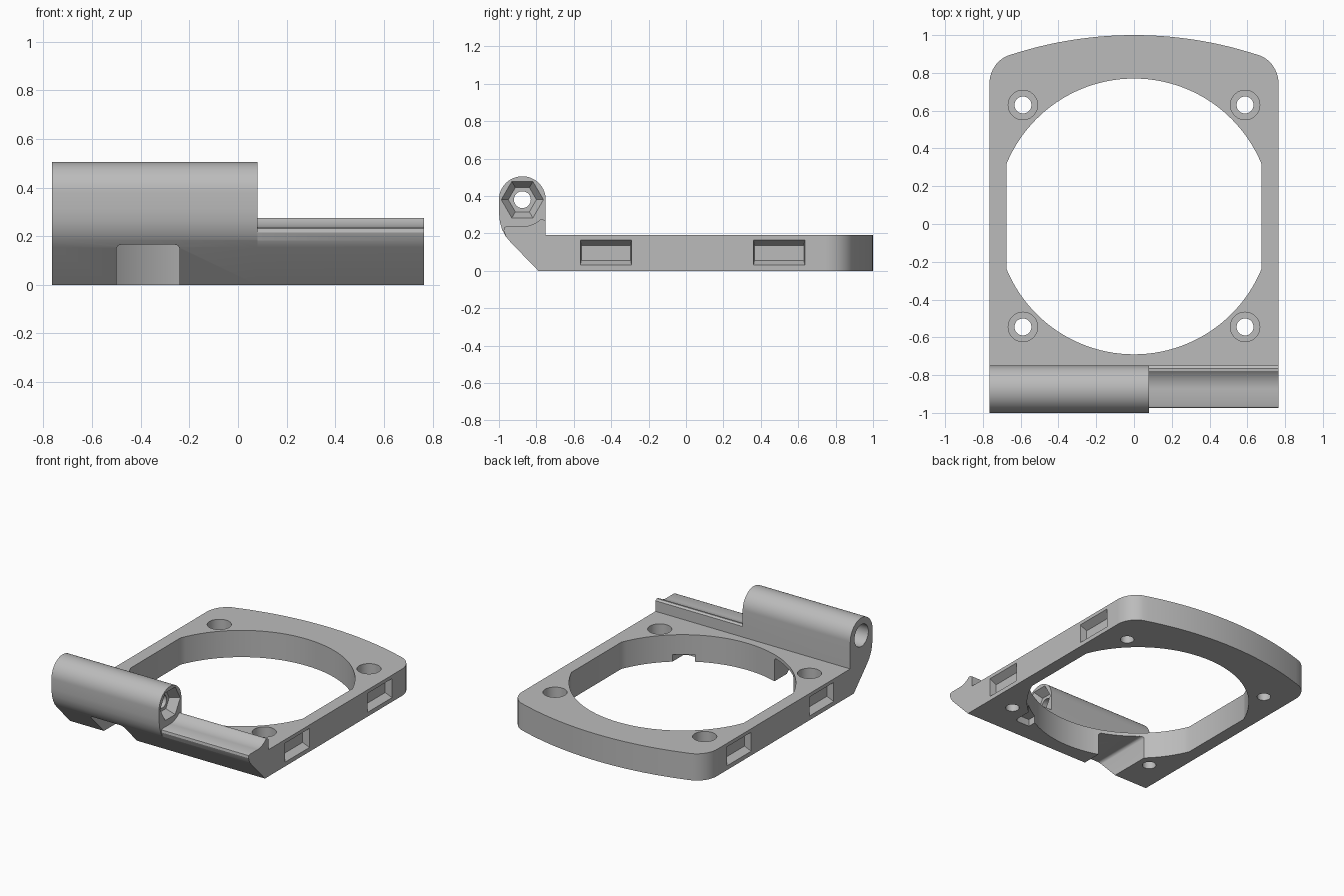
import bpy, bmesh, math
from mathutils import Vector

if "Cube" in bpy.data.objects:
    bpy.data.objects.remove(bpy.data.objects["Cube"])

grey = bpy.data.materials.new("plain_grey")
grey.use_nodes = True
colour = (0.5, 0.5, 0.5, 1)
grey.diffuse_color = colour
grey.node_tree.nodes["Principled BSDF"].inputs["Base Color"].default_value = colour

PLATE_H = 0.19
HALF_W = 0.765
RING_Y = 0.04
PIN_Y, PIN_Z = -0.875, 0.38


def arc(cx, cy, r, start, end, n):
    """Points along an arc, angles in degrees."""
    angles = [math.radians(start + (end - start) * i / n) for i in range(n + 1)]
    return [(cx + r * math.cos(a), cy + r * math.sin(a)) for a in angles]


def loft(name, start, end):
    """Closed solid between two matching loops of 3D points."""
    bm = bmesh.new()
    a = [bm.verts.new(p) for p in start]
    b = [bm.verts.new(p) for p in end]
    bm.faces.new(a)
    bm.faces.new(b)
    for i in range(len(a)):
        j = (i + 1) % len(a)
        bm.faces.new((a[i], a[j], b[j], b[i]))
    bmesh.ops.recalc_face_normals(bm, faces=bm.faces)
    mesh = bpy.data.meshes.new(name)
    bm.to_mesh(mesh)
    bm.free()
    mesh.materials.append(grey)
    obj = bpy.data.objects.new(name, mesh)
    bpy.context.collection.objects.link(obj)
    return obj


def along_z(name, pts, z0, z1):
    return loft(name, [(x, y, z0) for x, y in pts], [(x, y, z1) for x, y in pts])


def along_x(name, pts, x0, x1):
    return loft(name, [(x0, y, z) for y, z in pts], [(x1, y, z) for y, z in pts])


def along_y(name, pts, y0, y1):
    return loft(name, [(x, y0, z) for x, z in pts], [(x, y1, z) for x, z in pts])


def combine(target, tool, operation):
    """Boolean the tool into the target and remove the tool."""
    mod = target.modifiers.new(tool.name, "BOOLEAN")
    mod.operation, mod.solver, mod.object = operation, "EXACT", tool
    bpy.context.view_layer.objects.active = target
    bpy.ops.object.modifier_apply(modifier=mod.name)
    bpy.data.objects.remove(tool)


def cut(target, tool):
    combine(target, tool, "DIFFERENCE")


# Frame plate: straight sides, rounded back corners, bowed back edge
bow_r = 2.1
bow = arc(0, 1 - bow_r, bow_r, 72.5, 107.5, 32)
corner = arc(HALF_W - 0.16, 0.745, 0.16, 0, 65, 10)
mirrored = [(-x, y) for x, y in reversed(corner)]
outline = [(-HALF_W, -0.75), (HALF_W, -0.75)] + corner + bow + mirrored
frame = along_z("frame", outline, 0, PLATE_H)

# Hinge barrel and lower rail share the sloped underside
under = [(-0.75, 0), (-0.79, 0), (-0.94, 0.155)]
sweep = [(-0.965, 0.186), (-0.983, 0.22), (-0.995, 0.26), (-1.0, 0.31)]
barrel = along_x("hinge_barrel",
                 under + sweep + arc(PIN_Y, PIN_Z, 0.125, 180, 0, 40),
                 -HALF_W, 0.08)
groove = arc(PIN_Y, PIN_Z, 0.143, 270, 312, 10)
rail = along_x("hinge_rail",
               under + [(-0.962, 0.182), (-0.975, 0.215), (-0.972, 0.232), (-0.96, 0.237)]
               + groove + [(-0.765, 0.275), (-0.75, 0.265)],
               0.08, HALF_W)
combine(frame, barrel, "UNION")
combine(frame, rail, "UNION")

# Central opening: circle with flattened sides
flat = math.degrees(math.acos(0.675 / 0.73))
opening = arc(0, RING_Y, 0.73, flat, 180 - flat, 48) + arc(0, RING_Y, 0.73, 180 + flat, 360 - flat, 48)
cut(frame, along_z("opening_cutter", opening, -0.1, PLATE_H + 0.003))

# Counterbored screw holes
for x in (-0.588, 0.588):
    for y in (-0.545, 0.63):
        cut(frame, along_z("screw_cutter", arc(x, y, 0.045, 0, 350, 35), -0.1, 0.3))
        cut(frame, along_z("head_cutter", arc(x, y, 0.078, 0, 350, 35), 0.08, 0.3))

# Tapered pockets in both sides
for side in (-1, 1):
    for y in (-0.428, 0.498):
        def pocket(x, hy, z0, z1):
            return [(side * x, y - hy, z0), (side * x, y + hy, z0),
                    (side * x, y + hy, z1), (side * x, y - hy, z1)]
        cut(frame, loft("pocket_cutter", pocket(HALF_W + 0.0005, 0.137, 0.03, 0.165),
                        pocket(HALF_W - 0.05, 0.132, 0.055, 0.135)))

# Cable channel from the front into the opening, and a small latch slot
channel = ([(-0.5, -0.1), (-0.24, -0.1)] + arc(-0.26, 0.145, 0.02, 0, 90, 5)
           + arc(-0.48, 0.145, 0.02, 90, 180, 5))
cut(frame, along_y("channel_cutter", channel, -1.1, -0.45))
slot = [(0.35, -0.5), (0.35, -0.66)] + arc(0.44, -0.63, 0.03, -90, 0, 5) + [(0.47, -0.5)]
cut(frame, along_z("slot_cutter", slot, -0.1, 0.05))

# Hinge pin bore, head bore and tapered hexagonal nut seat
cut(frame, along_x("bore_cutter", arc(PIN_Y, PIN_Z, 0.045, 0, 350, 35), -1, 0.5))
cut(frame, along_x("head_bore_cutter", arc(PIN_Y, PIN_Z, 0.078, 0, 350, 35), -1, -0.56))
cut(frame, loft("nut_cutter",
                [(0.0805, y, z) for y, z in arc(PIN_Y, PIN_Z, 0.113, 0, 300, 5)],
                [(0.02, y, z) for y, z in arc(PIN_Y, PIN_Z, 0.075, 0, 300, 5)]))

# Smooth the curves and keep the edges crisp
frame.name = "hinged_frame"
bpy.ops.object.select_all(action="DESELECT")
frame.select_set(True)
bpy.context.view_layer.objects.active = frame
bpy.ops.object.shade_smooth_by_angle(angle=math.radians(25))
